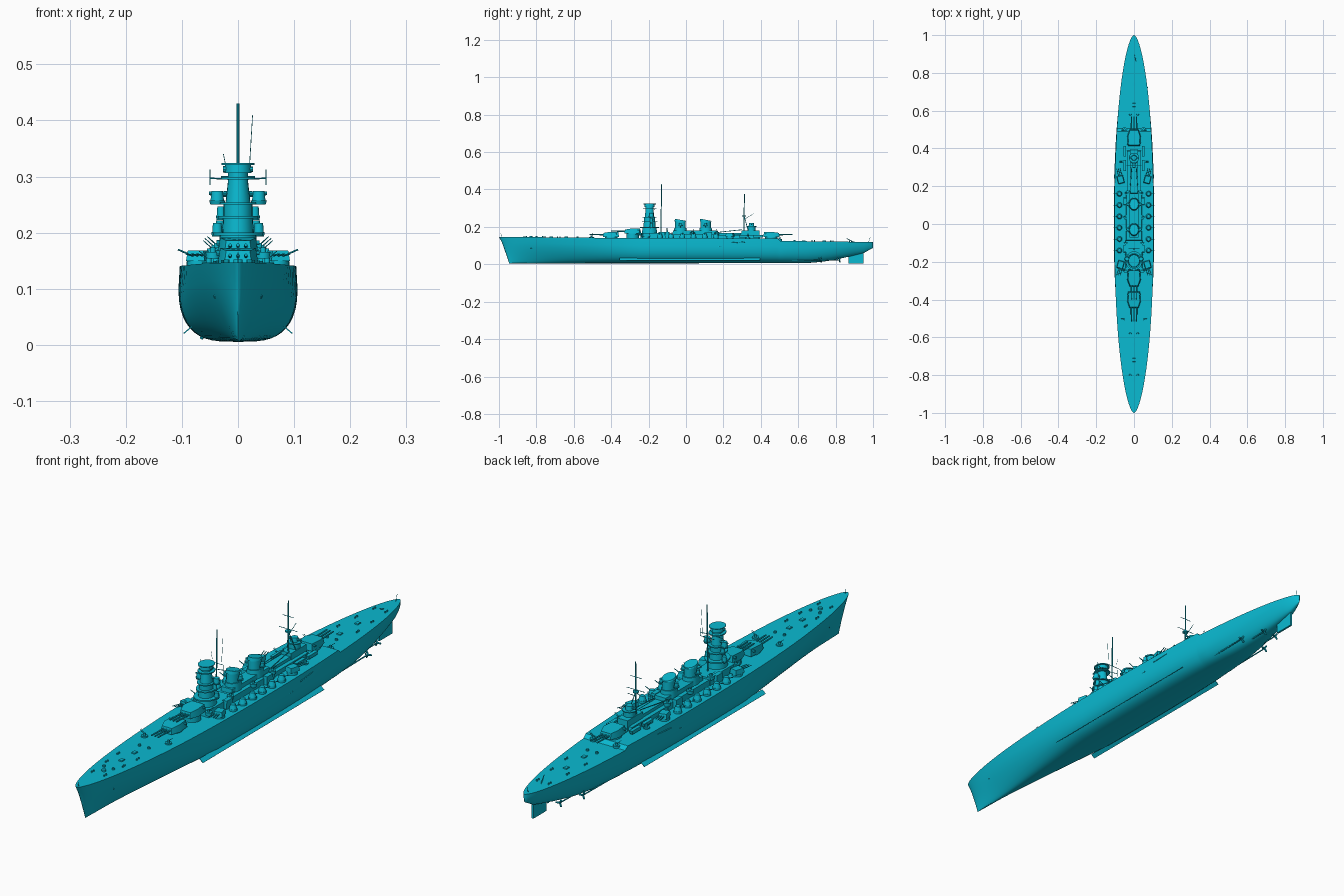
import bpy, bmesh, math
from mathutils import Matrix, Vector

cube = bpy.data.objects.get("Cube")
if cube:
    bpy.data.objects.remove(cube)

paint = bpy.data.materials.new("cyan paint")
paint.use_nodes = True
colour = (0.003, 0.49, 0.64, 1)
paint.diffuse_color = colour
paint.node_tree.nodes["Principled BSDF"].inputs["Base Color"].default_value = colour
parts = []


def finish(name, bm):
    bmesh.ops.recalc_face_normals(bm, faces=bm.faces)
    mesh = bpy.data.meshes.new(name)
    bm.to_mesh(mesh)
    bm.free()
    mesh.materials.append(paint)
    obj = bpy.data.objects.new(name, mesh)
    bpy.context.collection.objects.link(obj)
    parts.append(obj)
    return obj


def box(name, x, y, bottom, top, width, length, taper=1.0, turn=0.0):
    bm = bmesh.new()
    bmesh.ops.create_cube(bm, size=1)
    for v in bm.verts:
        k = taper if v.co.z > 0 else 1
        v.co = Vector((v.co.x * width * k, v.co.y * length * k, bottom if v.co.z < 0 else top))
    bm.transform(Matrix.Translation((x, y, 0)) @ Matrix.Rotation(turn, 4, "Z"))
    return finish(name, bm)


def drum(name, x, y, bottom, top, radius, taper=1.0, stretch=1.0, slant=0.0, sides=20):
    bm = bmesh.new()
    bmesh.ops.create_cone(bm, cap_ends=True, segments=sides, radius1=radius,
                          radius2=radius * taper, depth=1)
    for v in bm.verts:
        z = bottom if v.co.z < 0 else top - slant * v.co.y / radius
        v.co = Vector((x + v.co.x, y + v.co.y * stretch, z))
    return finish(name, bm)


def rod(name, start, end, radius, sides=8):
    start, end = Vector(start), Vector(end)
    way = end - start
    bm = bmesh.new()
    bmesh.ops.create_cone(bm, cap_ends=True, segments=sides, radius1=radius,
                          radius2=radius * 0.8, depth=way.length)
    bm.transform(Matrix.Translation((start + end) / 2) @ way.to_track_quat("Z", "Y").to_matrix().to_4x4())
    return finish(name, bm)


def along(points, y):
    for (a, za), (b, zb) in zip(points, points[1:]):
        if y <= b:
            return za + (zb - za) * max(0, (y - a) / (b - a))
    return points[-1][1]


# Hull lofted from rounded sections, fine at the bow and lifted at the stern
deck_line = [(-1, .147), (-.5, .142), (.49, .138), (.505, .125), (1, .119)]
keel_line = [(-1, .005), (.65, .006), (.75, .016), (.85, .036), (.95, .06), (1, .088)]


def deck(y):
    return along(deck_line, y)


def hull_section(y):
    half = 0.103 * max(0.0, 1 - abs(y) ** 2.3) ** 0.6 + 0.0008
    low, high = along(keel_line, y), deck(y)
    fine = min(1, max(0, (-y - 0.25) / 0.6)) * 0.65 + min(1, max(0, (y - 0.45) / 0.5)) * 0.35
    rake = 0.055 * max(0, (-y - 0.6) / 0.4)
    power = 2 / (3.4 - fine)
    side = []
    for i in range(13):
        a = math.pi / 2 * i / 12
        f = 1 - max(0.0, math.cos(a)) ** power
        x = half * math.sin(a) ** power * (1 - fine * (1 - f) ** 1.3)
        x *= 1 + 0.035 * math.sin(math.pi * f)
        side.append(Vector((x, y + rake * (1 - f) ** 0.8, low + (high - low) * f)))
    return [Vector((-p.x, p.y, p.z)) for p in side[:0:-1]] + side


stations = sorted([-math.cos(math.pi * i / 50) for i in range(51)] + [.49, .505])
bm = bmesh.new()
rings = [[bm.verts.new(p) for p in hull_section(y)] for y in stations]
for a, b in zip(rings, rings[1:]):
    for i in range(len(a)):
        j = (i + 1) % len(a)
        bm.faces.new((a[i], a[j], b[j], b[i]))
bm.faces.new(rings[0])
bm.faces.new(rings[-1])
finish("hull", bm)

# Rudder, shafts, propellers and bilge keels
box("rudder", 0, .91, .005, .062, .008, .08)
for s in (-1, 1):
    for x, y in ((.028, .82), (.058, .72)):
        rod("propeller_shaft", (s * x, y - .2, .022), (s * x, y, .024), .003)
        rod("shaft_strut", (s * x, y - .01, .024), (s * x * .7, y - .01, .06), .002)
        for k in range(3):
            a = k * math.tau / 3
            rod("propeller_blade", (s * x, y, .024),
                (s * x + .015 * math.cos(a), y + .003, .024 + .015 * math.sin(a)), .004)
    keel = box("bilge_keel", 0, 0, -.001, .001, .02, .75)
    keel.location = (s * .089, .02, .027)
    keel.rotation_euler.y = s * math.radians(40)
    rod("anchor", (s * .036, -.84, .105), (s * .04, -.825, .085), .005)

# Main gun turrets on their barbettes
def main_turret(name, y, base, facing):
    drum(name + "_barbette", 0, y, .12, base, .033)
    bm = bmesh.new()
    outline = [(-.024, .045), (.024, .045), (.036, .01), (.031, -.042), (-.031, -.042), (-.036, .01)]
    low = [bm.verts.new((px, y + facing * py, base)) for px, py in outline]
    high = [bm.verts.new((px * .88, y + facing * py * .9, base + (.022 if py > .02 else .027)))
            for px, py in outline]
    bm.faces.new(low)
    bm.faces.new(high)
    for i in range(6):
        j = (i + 1) % 6
        bm.faces.new((low[i], low[j], high[j], high[i]))
    finish(name + "_gunhouse", bm)
    rod(name + "_rangefinder", (-.038, y - facing * .028, base + .018),
        (.038, y - facing * .028, base + .018), .005)
    for x in (-.014, 0, .014):
        rod(name + "_barrel", (x, y + facing * .035, base + .012),
            (x, y + facing * .115, base + .014), .0036)


main_turret("front_turret", -.4, .146, -1)
main_turret("raised_turret", -.285, .164, -1)
main_turret("rear_turret", .455, .146, 1)

# Deckhouses
for name, y, top, width, length in (
        ("bridge_deckhouse", -.165, .168, .09, .16), ("middle_deckhouse", .04, .163, .085, .26),
        ("funnel_deckhouse", .045, .18, .05, .24), ("rear_deckhouse", .27, .155, .075, .24),
        ("rear_upper_deckhouse", .345, .18, .045, .1), ("boat_platform", .235, .167, .04, .15)):
    box(name, 0, y, .13, top, width, length, .96)

# Bridge tower of stacked drums and platforms
for bottom, top, radius, taper in ((.16, .195, .036, .9), (.195, .2, .044, 1), (.2, .225, .028, .95),
                                   (.225, .23, .036, 1), (.23, .25, .026, 1), (.25, .254, .032, 1),
                                   (.254, .295, .022, .8), (.295, .299, .03, 1), (.299, .306, .018, 1),
                                   (.306, .321, .024, .95), (.321, .324, .029, 1)):
    drum("bridge_tower_tier", 0, -.195, bottom, top, radius, taper, 1.15)
rod("tower_rangefinder", (-.027, -.2, .313), (.027, -.2, .313), .006)
for s in (-1, 1):
    for z, x, r in ((.2, .037, .009), (.23, .03, .008), (.257, .037, .012)):
        drum("tower_sponson", s * x, -.185, z - .007, z, r, 1.2)
        drum("tower_director", s * x, -.185, z, z + .017, r, .85)
    rod("director_arm", (s * .02, -.185, .27), (s * .052, -.185, .27), .004)
    rod("signal_yard", (0, -.17, .295), (s * .05, -.16, .297), .0015)
    rod("yard_tip", (s * .05, -.16, .285), (s * .05, -.16, .313), .0009)
    rod("aerial", (s * .02, -.13, .31), (s * .026, -.13, .41 if s > 0 else .34), .0007)

# Masts
rod("foremast", (0, -.135, .16), (0, -.13, .43), .0028)
rod("foremast_yard", (-.03, -.131, .3), (.03, -.131, .3), .0012)
rod("mainmast", (0, .31, .15), (0, .312, .375), .003)
drum("mainmast_top", 0, .31, .255, .26, .011)
for z, reach in ((.265, .04), (.315, .025)):
    rod("mainmast_yard", (-reach, .311, z), (reach, .311, z), .0012)
rod("mainmast_gaff", (0, .311, .24), (0, .36, .27), .0012)
for s in (-1, 1):
    rod("mast_leg", (s * .02, .335, .17), (0, .312, .255), .002)
    rod("boat_boom", (s * .012, .3, .185), (s * .022, .16, .17), .002)

# Funnels with raked caps
for y in (-.03, .105):
    drum("funnel_base", 0, y, .16, .195, .03, .9, 1.2)
    drum("funnel", 0, y, .19, .233, .023, .95, 1.25, .006)
    drum("funnel_cap", 0, y, .23, .238, .025, .92, 1.25, .006)
    for s in (-1, 1):
        drum("searchlight_platform", s * .032, y, .205, .209, .011)
        drum("searchlight", s * .032, y, .209, .222, .007)
        rod("searchlight_bracket", (s * .015, y, .195), (s * .032, y, .207), .003)

# Rear control position
drum("rear_control_tower", 0, .35, .18, .202, .021)
drum("rear_control_platform", 0, .35, .2, .204, .027)
drum("rear_director", 0, .35, .204, .22, .015, .85)
rod("rear_rangefinder", (-.027, .35, .212), (.027, .35, .212), .004)

# Secondary turrets, single mounts, light guns and boats on both sides
for s in (-1, 1):
    for y, facing in ((-.215, -1), (.235, 1)):
        x = s * .071
        drum("secondary_barbette", x, y, .13, .15, .019)
        box("secondary_gunhouse", x, y, .15, .168, .034, .042, .85, s * facing * -.25)
        for k in (-.009, 0, .009):
            rod("secondary_barrel", (x + k, y + facing * .015, .159),
                (x + k + s * .012, y + facing * .058, .162), .0018)
    for i in range(6):
        x, y = s * .077, -.14 + i * .06
        drum("side_mount_base", x, y, .13, .148, .015)
        drum("side_mount_shield", x, y, .148, .165, .0145, .65, 1, 0, 12)
        rod("side_mount_barrel", (x, y, .157), (x + s * .03, y, .17), .0018)
    for x, y, z in ((.052, -.505, 0), (.05, .5, 0), (.038, -.1, .028), (.042, .035, .025),
                    (.034, .165, .025), (.06, .33, 0), (.045, -.245, .02)):
        floor = deck(y) + z - .002
        drum("light_gun_tub", s * x, y, floor - .006, floor + .007, .012, 1.05)
        drum("light_gun_mount", s * x, y, floor + .007, floor + .015, .005)
        for k in (-.003, .003):
            rod("light_gun_barrel", (s * x, y + k, floor + .012),
                (s * x + s * .017, y + k, floor + .027), .001)
    for y in (.31, .385):
        box("boat", s * .05, y, .142, .156, .012, .05, 1.15)
    for y in (-.13, .12):
        box("ammunition_house", s * .046, y, .14, .172, .02, .04, .9)
    # Deck fittings
    for y in (-.86, -.76, -.68, .68, .78, .88):
        x = s * .55 * hull_section(y)[-1].x
        for k in (-.006, .006):
            drum("bollard", x, y + k, deck(y) - .002, deck(y) + .006, .0028, sides=8)
    for y in (-.8, -.58, .58):
        drum("vent", s * .02, y, deck(y) - .002, deck(y) + .007, .006, .8, sides=10)
    rod("boat_davit", (s * .101, .14, .09), (s * .104, .19, .095), .0025)
    rod("stowed_boom", (s * .103, .24, .115), (s * .1, .32, .12), .0025)

for y in (-.72, -.64, .63, .74):
    box("deck_hatch", 0, y, deck(y) - .003, deck(y) + .004, .016, .02, .9)
drum("breakwater_capstan", 0, -.83, .14, .152, .008)
rod("bow_staff", (0, -.985, .14), (0, -.99, .165), .001)
rod("stern_staff", (0, .975, .115), (0, .985, .145), .001)
rod("stern_crane", (0, .9, .118), (.012, .86, .138), .0022)

# Soft shading with crisp edges
for obj in bpy.context.selected_objects:
    obj.select_set(False)
for obj in parts:
    obj.select_set(True)
bpy.context.view_layer.objects.active = parts[0]
bpy.ops.object.shade_smooth_by_angle(angle=math.radians(30))
